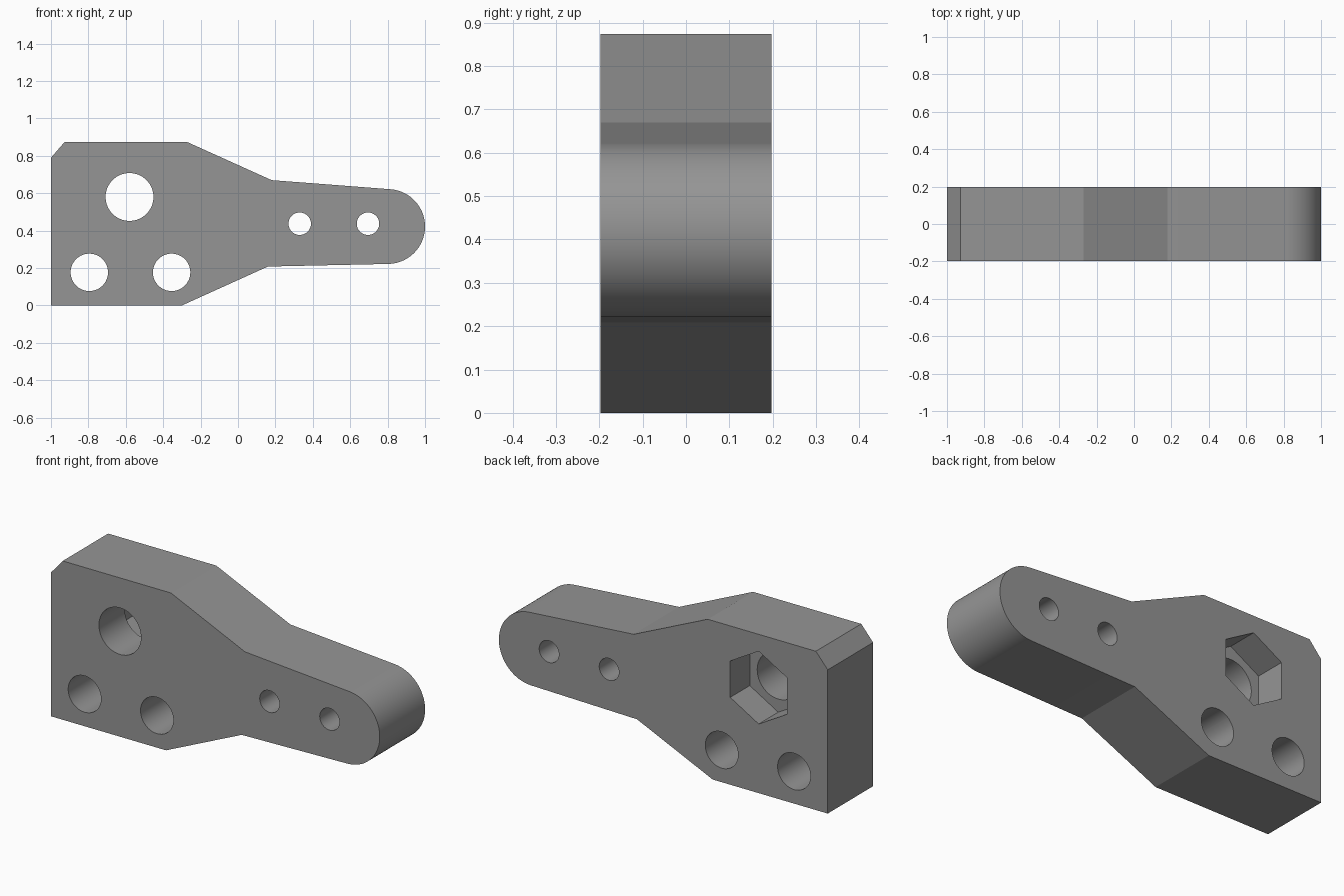
import bpy
import bmesh
from math import radians, cos, sin, pi

cube = bpy.data.objects.get("Cube")
if cube:
    bpy.data.objects.remove(cube, do_unlink=True)

HALF = 0.197  # half the plate thickness

grey = bpy.data.materials.new("plain grey")
grey.use_nodes = True
colour = (0.3, 0.3, 0.3, 1)
grey.diffuse_color = colour
grey.node_tree.nodes["Principled BSDF"].inputs["Base Color"].default_value = colour


def ring(x, z, radius, start, end, steps):
    """Points on an arc in the x-z plane, both ends included."""
    angles = [radians(start + (end - start) * i / steps) for i in range(steps + 1)]
    return [(x + radius * cos(a), z + radius * sin(a)) for a in angles]


def prism(name, outline, y0, y1):
    """Extrude an x-z outline from y0 to y1."""
    bm = bmesh.new()
    face = bm.faces.new([bm.verts.new((x, y0, z)) for x, z in outline])
    new = bmesh.ops.extrude_face_region(bm, geom=[face])["geom"]
    verts = [v for v in new if isinstance(v, bmesh.types.BMVert)]
    bmesh.ops.translate(bm, verts=verts, vec=(0, y1 - y0, 0))
    bmesh.ops.recalc_face_normals(bm, faces=bm.faces)
    mesh = bpy.data.meshes.new(name)
    bm.to_mesh(mesh)
    bm.free()
    mesh.materials.append(grey)
    obj = bpy.data.objects.new(name, mesh)
    bpy.context.collection.objects.link(obj)
    return obj


# Bracket plate with a chamfered corner and a rounded arm end
outline = [(-1, 0), (-0.3, 0), (0.16, 0.208)]
outline += ring(0.8, 0.422, 0.2, -89, 86, 48)
outline += [(0.18, 0.67), (-0.27, 0.873), (-0.928, 0.873), (-1, 0.79)]
plate = prism("bracket_plate", outline, -HALF, HALF)

# Through holes: bolt, two mounting holes, two arm holes
holes = [(-0.58, 0.58, 0.128), (-0.795, 0.177, 0.1), (-0.355, 0.177, 0.1),
         (0.33, 0.437, 0.06), (0.695, 0.437, 0.06)]
cutters = [prism("hole_cutter", ring(x, z, r, 0, 360, 64)[:-1], -1, 1)
           for x, z, r in holes]

# Hexagonal nut pocket sunk into the back
cutters.append(prism("nut_pocket_cutter", ring(-0.58, 0.58, 0.2, 30, 390, 6)[:-1],
                     HALF - 0.17, 1))

bpy.ops.object.select_all(action="DESELECT")
plate.select_set(True)
bpy.context.view_layer.objects.active = plate
for cutter in cutters:
    cutter.hide_render = True
    mod = plate.modifiers.new("cut", "BOOLEAN")
    mod.operation = "DIFFERENCE"
    mod.solver = "EXACT"
    mod.object = cutter
    bpy.ops.object.modifier_apply(modifier=mod.name)
    bpy.data.objects.remove(cutter, do_unlink=True)

# Smooth only the arm end and the bores
bpy.ops.object.shade_smooth_by_angle(angle=radians(10))
